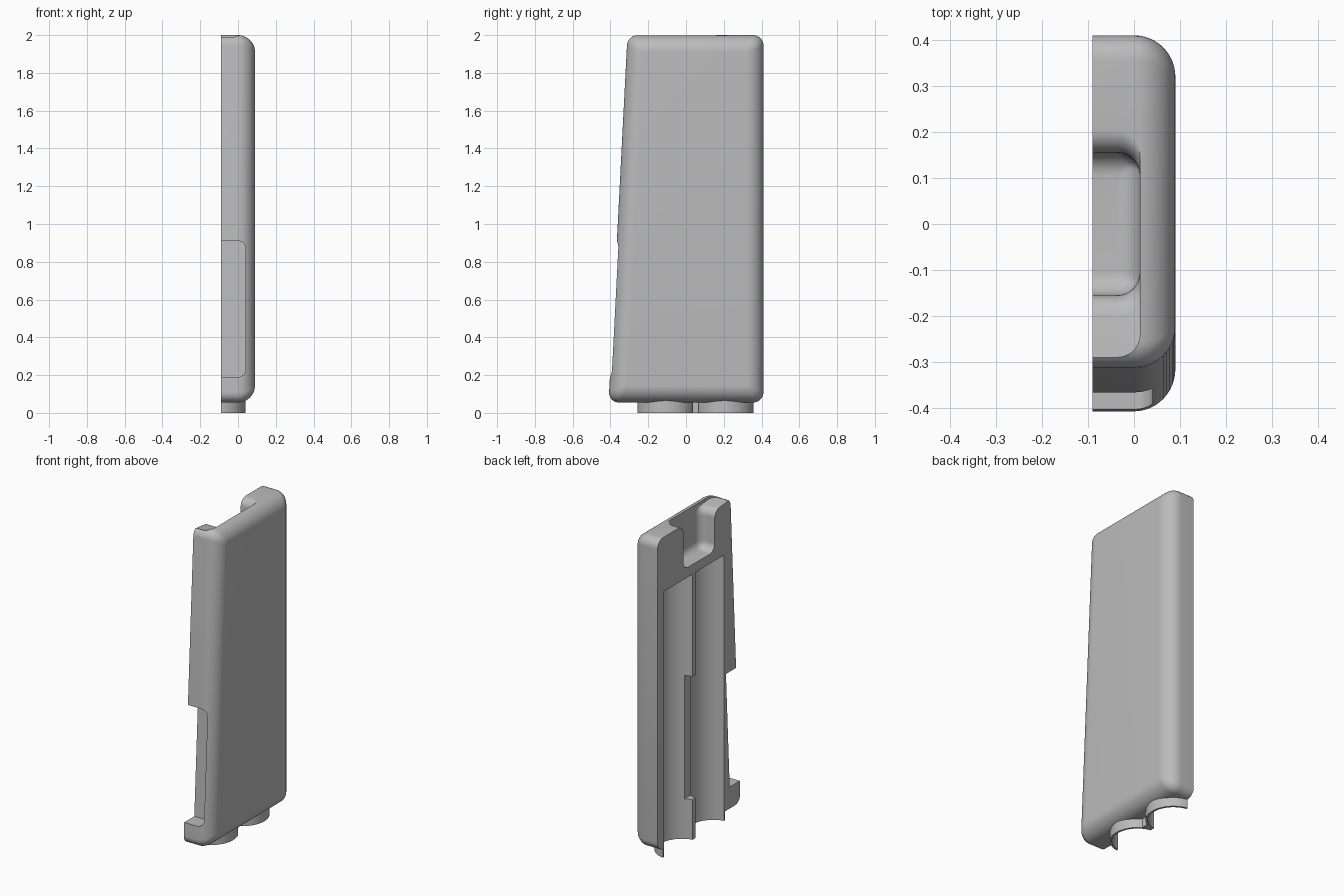
import bpy, bmesh
from math import sin, cos, pi
from mathutils import Vector

cube = bpy.data.objects.get("Cube")
if cube:
    bpy.data.objects.remove(cube)

BACK, LOW, HIGH, SLOPE = 0.41, 0.055, 2.0, 0.0515
CUT, OVER, ROUND = -0.09, -0.3, 0.09
BORES = (-0.105, 0.205)
AXIS_X = -0.115


def front_y(z):
    return -BACK + (z - LOW) * SLOPE


def rounded(points, radii, steps=8):
    """Closed 2D outline with a rounded corner at each point."""
    out = []
    for i, p in enumerate(points):
        p = Vector(p)
        a = (Vector(points[i - 1]) - p).normalized()
        b = (Vector(points[(i + 1) % len(points)]) - p).normalized()
        r = radii[i]
        if r == 0:
            out.append(p)
            continue
        for k in range(steps + 1):
            t = k / steps * pi / 2
            out.append(p + a * r * (1 - sin(t)) + b * r * (1 - cos(t)))
    return out


def loft(name, rings):
    """Solid through a list of equal 3D rings."""
    bm = bmesh.new()
    loops = [[bm.verts.new(p) for p in ring] for ring in rings]
    n = len(loops[0])
    for lo, hi in zip(loops, loops[1:]):
        for i in range(n):
            bm.faces.new((lo[i], lo[(i + 1) % n], hi[(i + 1) % n], hi[i]))
    bm.faces.new(loops[0])
    bm.faces.new(loops[-1])
    bmesh.ops.recalc_face_normals(bm, faces=bm.faces)
    mesh = bpy.data.meshes.new(name)
    bm.to_mesh(mesh)
    bm.free()
    ob = bpy.data.objects.new(name, mesh)
    bpy.context.collection.objects.link(ob)
    return ob


def box(name, x, y, z):
    return loft(name, [[(x[0], y[0], h), (x[1], y[0], h), (x[1], y[1], h), (x[0], y[1], h)] for h in z])


def rod(name, y, radius, z0, z1, sides=96):
    angles = [2 * pi * i / sides for i in range(sides)]
    return loft(name, [[(AXIS_X + radius * cos(a), y + radius * sin(a), z) for a in angles]
                       for z in (z0, z1)])


def combine(target, tool, operation):
    mod = target.modifiers.new(operation.title(), 'BOOLEAN')
    mod.operation, mod.object, mod.solver = operation, tool, 'EXACT'
    bpy.context.view_layer.update()
    graph = bpy.context.evaluated_depsgraph_get()
    mesh = bpy.data.meshes.new_from_object(target.evaluated_get(graph))
    target.modifiers.clear()
    target.data = mesh
    bpy.data.objects.remove(tool)


# Tapered body with a full round towards +x
def body_ring(x, inset):
    z0, z1 = LOW + inset, HIGH - inset
    pts = [(front_y(z0) + inset, z0), (BACK - inset, z0),
           (BACK - inset, z1), (front_y(z1) + inset, z1)]
    r = max(0.055 - inset * 0.5, 0.004)
    return [(x, p.x, p.y) for p in rounded(pts, [r] * 4)]


rings = [body_ring(OVER, 0)]
for k in range(13):
    t = k / 12 * pi / 2
    rings.append(body_ring(ROUND * sin(t), ROUND * (1 - cos(t))))
shell = loft("half_shell", rings)

# Collars below the body, then the two long bores through them
for y in BORES:
    combine(shell, rod("collar", y, 0.155, 0, 0.3), 'UNION')
for y in BORES:
    combine(shell, rod("bore", y, 0.143, -0.1, 1.66), 'DIFFERENCE')

# Dividing rib between the bores, with a long notch
mid = sum(BORES) / 2
combine(shell, box("rib", (OVER + 0.05, -0.035), (mid - 0.016, mid + 0.016), (0, 1.68)), 'UNION')
combine(shell, box("notch", (OVER - 0.1, -0.045), (mid - 0.04, mid + 0.04), (0.25, 1.02)), 'DIFFERENCE')

# Front recess, parallel to the sloping front
outline = rounded([(OVER - 0.1, 0.19), (0.04, 0.19), (0.04, 0.91), (OVER - 0.1, 0.91)],
                  [0, 0.04, 0.04, 0])
combine(shell, loft("recess", [[(p.x, front_y(p.y) + d, p.y) for p in outline]
                               for d in (-0.2, 0.1)]), 'DIFFERENCE')

# Top pocket, flared at the mouth and rounded towards +x
pocket = rounded([(-0.155, 1.72), (0.155, 1.72), (0.155, 2.0), (0.26, 2.0), (0.26, 2.1),
                  (-0.29, 2.1), (-0.29, 1.985), (-0.155, 1.97)],
                 [0.05, 0.05, 0.05, 0, 0, 0, 0, 0.045])
middle = Vector((0, 1.9))


def pocket_ring(x, inset):
    ring = []
    for p in pocket:
        y = p.x - inset * (1 if p.x > 0 else -1)
        ring.append((x, y, max(p.y, 1.72 + inset)))
    return ring


rings = [pocket_ring(OVER - 0.1, 0)]
for k in range(9):
    t = k / 8 * pi / 2
    rings.append(pocket_ring(-0.037 + 0.05 * sin(t), 0.05 * (1 - cos(t))))
combine(shell, loft("pocket", rings), 'DIFFERENCE')

# Flat parting face
combine(shell, box("parting_cut", (-1, CUT), (-1, 1), (-1, 3)), 'DIFFERENCE')

# One plain grey
grey = bpy.data.materials.new("plain_grey")
grey.use_nodes = True
colour = (0.5, 0.5, 0.5, 1)
grey.diffuse_color = colour
grey.node_tree.nodes["Principled BSDF"].inputs["Base Color"].default_value = colour
shell.data.materials.clear()
shell.data.materials.append(grey)

bpy.ops.object.select_all(action='DESELECT')
shell.select_set(True)
bpy.context.view_layer.objects.active = shell
bpy.ops.object.shade_smooth_by_angle(angle=pi / 6)
